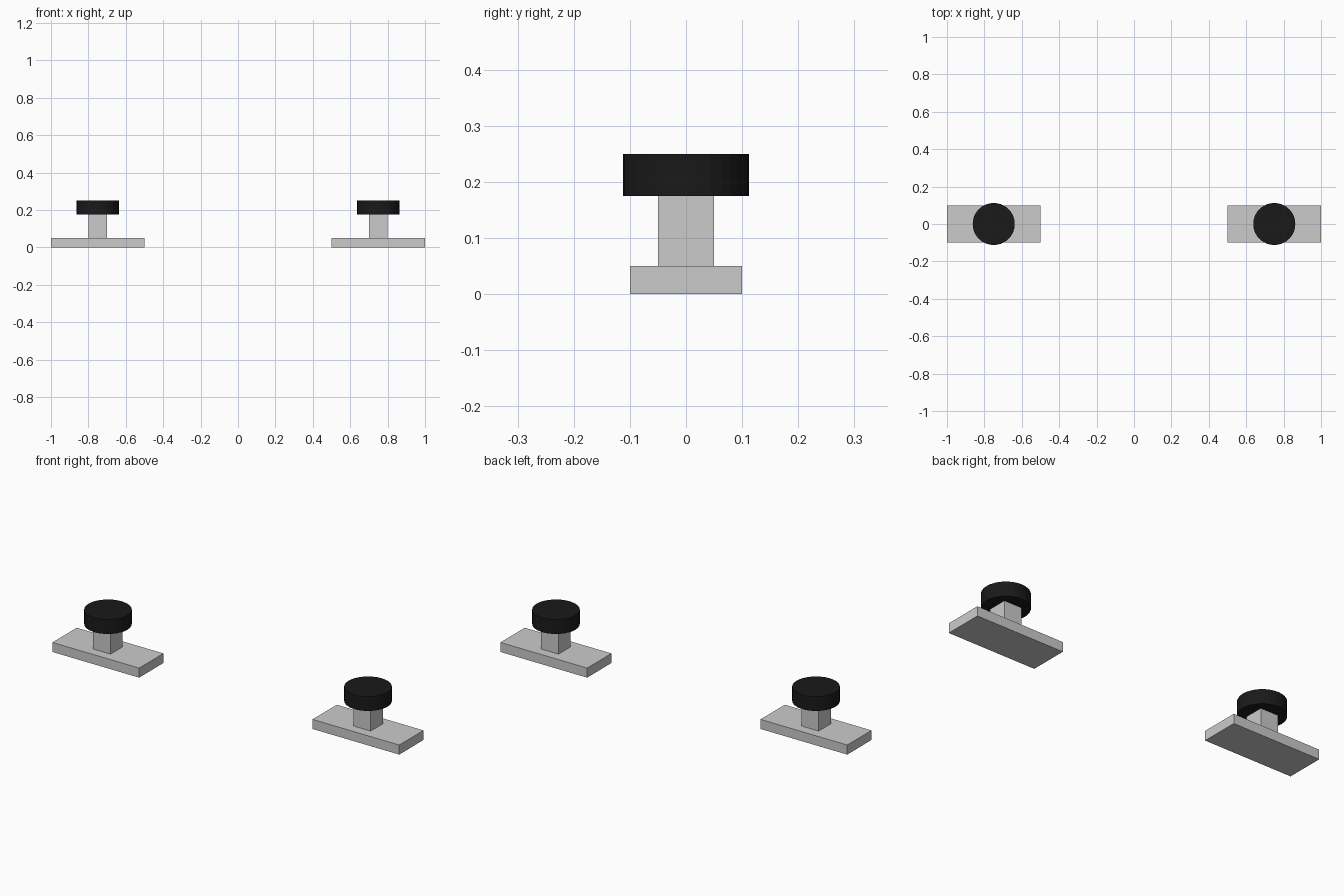
import bpy

if "Cube" in bpy.data.objects:
    bpy.data.objects.remove(bpy.data.objects["Cube"])

black = bpy.data.materials.new("black")
black.diffuse_color = (0.01, 0.01, 0.01, 1)
black.use_nodes = True
black.node_tree.nodes["Principled BSDF"].inputs["Base Color"].default_value = black.diffuse_color


def box(name, x, size, z0, z1):
    bpy.ops.mesh.primitive_cube_add(size=1, location=(x, 0, (z0 + z1) / 2))
    ob = bpy.context.object
    ob.name = name
    ob.scale = (size[0], size[1], z1 - z0)
    bpy.ops.object.transform_apply(location=False, rotation=False, scale=True)


def disc(name, x, radius, z0, z1):
    bpy.ops.mesh.primitive_cylinder_add(vertices=32, radius=radius, depth=z1 - z0,
                                        location=(x, 0, (z0 + z1) / 2))
    ob = bpy.context.object
    ob.name = name
    ob.data.materials.append(black)


# Two identical mounts, left and right
for side, x in (("left", -0.75), ("right", 0.75)):
    box(side + "_base_plate", x, (0.5, 0.2), 0, 0.05)
    box(side + "_post", x, (0.1, 0.1), 0.05, 0.175)
    disc(side + "_round_pad", x, 0.1125, 0.175, 0.25)
